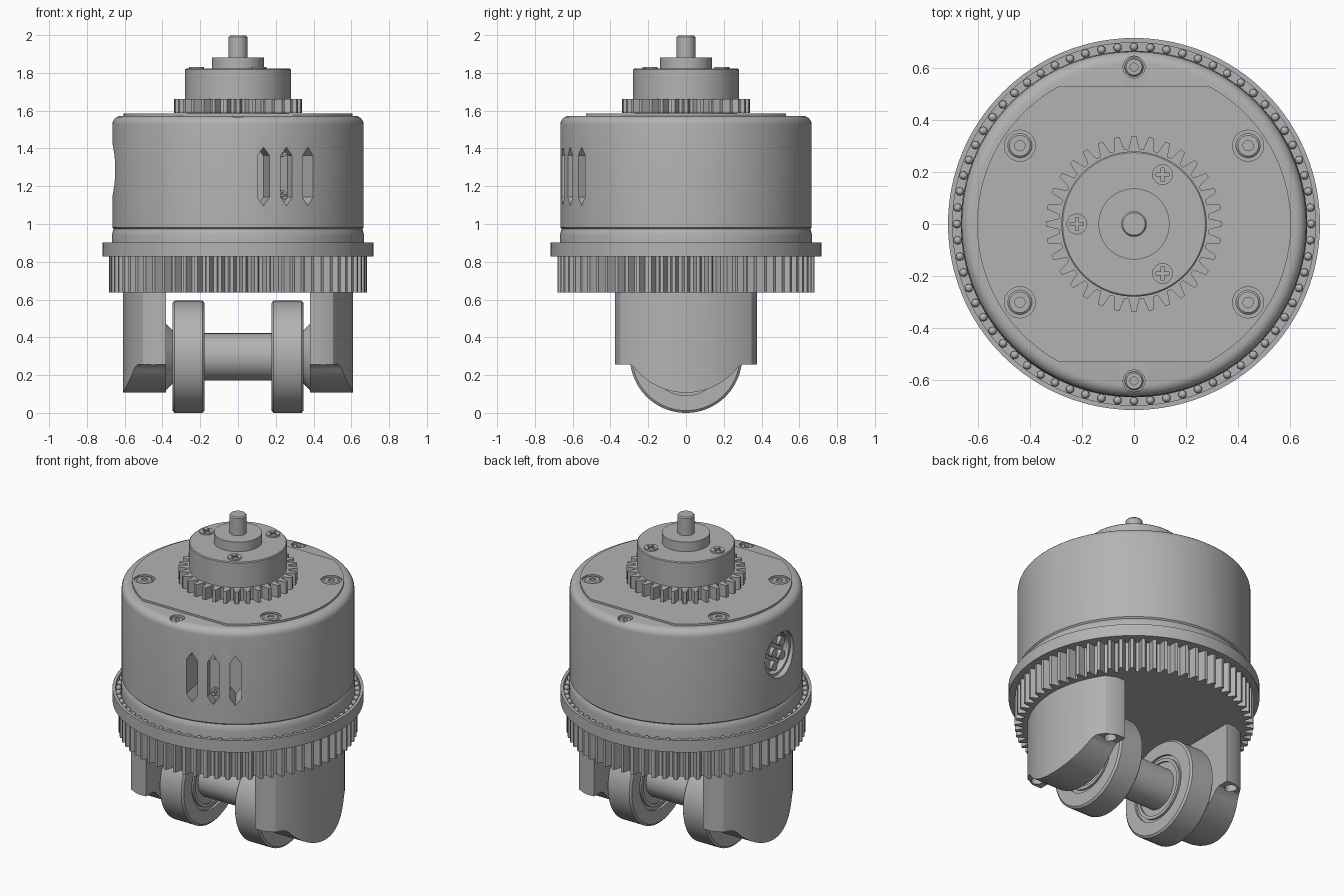
import bpy, bmesh
from math import pi, sin, cos, asin, radians
from mathutils import Matrix, Vector

if "Cube" in bpy.data.objects:
    bpy.data.objects.remove(bpy.data.objects["Cube"])

metal = bpy.data.materials.new("grey_metal")
metal.use_nodes = True
GREY = (0.45, 0.45, 0.45, 1)
metal.diffuse_color = GREY
metal.node_tree.nodes["Principled BSDF"].inputs["Base Color"].default_value = GREY
parts = []
ALONG_X = Matrix.Rotation(pi / 2, 4, 'Y')


def finish(name, bm, matrix=None):
    bmesh.ops.recalc_face_normals(bm, faces=bm.faces)
    if matrix:
        bm.transform(matrix)
    mesh = bpy.data.meshes.new(name)
    bm.to_mesh(mesh)
    bm.free()
    mesh.materials.append(metal)
    ob = bpy.data.objects.new(name, mesh)
    bpy.context.collection.objects.link(ob)
    parts.append(ob)
    return ob


def lathe(name, profile, seg=96, matrix=None):
    """Turn a closed (radius, height) outline around z."""
    bm = bmesh.new()
    vs = [bm.verts.new((r, 0, z)) for r, z in profile]
    edges = [bm.edges.new((vs[i - 1], vs[i])) for i in range(len(vs))
             if profile[i - 1][0] + profile[i][0] > 0]
    bmesh.ops.spin(bm, geom=vs + edges, cent=(0, 0, 0), axis=(0, 0, 1),
                   angle=2 * pi, steps=seg)
    bmesh.ops.remove_doubles(bm, verts=bm.verts, dist=1e-5)
    return finish(name, bm, matrix)


def cylinder(name, r, z0, z1, seg=64, matrix=None):
    return lathe(name, [(0, z0), (r, z0), (r, z1), (0, z1)], seg, matrix)


def prism(name, pts, z0, z1, matrix=None):
    bm = bmesh.new()
    face = bm.faces.new([bm.verts.new((x, y, z0)) for x, y in pts])
    top = bmesh.ops.extrude_face_region(bm, geom=[face])
    verts = [g for g in top["geom"] if isinstance(g, bmesh.types.BMVert)]
    bmesh.ops.translate(bm, verts=verts, vec=(0, 0, z1 - z0))
    return finish(name, bm, matrix)


def cut(ob, cutters, operation='DIFFERENCE'):
    for c in cutters:
        m = ob.modifiers.new("cut", 'BOOLEAN')
        m.operation, m.object, m.solver = operation, c, 'EXACT'
    deps = bpy.context.evaluated_depsgraph_get()
    mesh = bpy.data.meshes.new_from_object(ob.evaluated_get(deps))
    ob.modifiers.clear()
    ob.data = mesh
    for c in cutters:
        parts.remove(c)
        bpy.data.objects.remove(c)


def gear(name, teeth, root, tip, z0, z1):
    pitch, pts = 2 * pi / teeth, []
    for i in range(teeth):
        for r, f in ((root, -.36), (tip, -.14), (tip, .14), (root, .36)):
            a = (i + f) * pitch
            pts.append((r * cos(a), r * sin(a)))
    return prism(name, pts, z0, z1)


def arc(r, a0, a1, n, cx=0, cy=0):
    return [(cx + r * cos(a0 + (a1 - a0) * i / n), cy + r * sin(a0 + (a1 - a0) * i / n))
            for i in range(n + 1)]


def place(x, y, z):
    return Matrix.Translation((x, y, z))


def cross_screw(name, r, matrix):
    head = cylinder(name, r, -.02, .012, 32, matrix)
    w, l = r * .14, r * .65
    plus = [(w, l), (-w, l), (-w, w), (-l, w), (-l, -w), (-w, -w),
            (-w, -l), (w, -l), (w, -w), (l, -w), (l, w), (w, w)]
    cut(head, [prism("cutter", plus, -.005, .05, matrix)])


def socket_screw(name, r, matrix):
    lathe(name, [(0, -.03), (r, -.03), (r, -.006), (r * .85, 0), (r * .42, 0),
                 (r * .42, -.015), (0, -.015)], 32, matrix)


# Hollow motor housing with a rounded top rim
housing = lathe("housing", [(0, .975), (.655, .975), (.665, .985)]
                + arc(.045, 0, pi / 2, 6, .62, 1.53)
                + [(0, 1.575), (0, 1.5), (.61, 1.5), (.61, 1.03), (0, 1.03)], 128)
half, low, high, tip = .033, 1.1, 1.41, .045
slot = [(-low, 0), (-low - tip, half), (-high + tip, half), (-high, 0),
        (-high + tip, -half), (-low - tip, -half)]
cutters = []
for deg in (11.7, 22.7, 33.8):
    cutters.append(prism("cutter", slot, .5, .8,
                         Matrix.Rotation(radians(deg - 90), 4, 'Z') @ ALONG_X))
port = place(0, 0, 1.29) @ Matrix.Rotation(-pi / 2, 4, 'Y')
cutters.append(cylinder("cutter", .14, .5, .8, 48, port))
for s in (-1, 1):
    cutters.append(cylinder("cutter", .042, 1.55, 1.7, 32, place(0, s * .605, 0)))
cut(housing, cutters)
for s in (-1, 1):
    socket_screw("rim_screw", .036, place(0, s * .605, 1.567))

# Inner core and small circuit board behind the slots
cylinder("inner_core", .48, 1.03, 1.5, 64)
board = Matrix.Rotation(radians(22.7 - 90), 4, 'Z') @ place(.6, 0, 0) @ ALONG_X
prism("board", [(-1.43, -.05), (-1.08, -.05), (-1.08, .05), (-1.43, .05)], -.02, 0, board)
for z in (1.155, 1.385):
    cross_screw("board_screw", .026, board @ place(-z, 0, 0))

# Side connector with a ring of pins
lathe("connector", [(0, .5), (.15, .5), (.15, .63), (.125, .63), (.125, .59), (0, .59)],
      48, port)
for x, y in arc(.085, 0, 2 * pi, 6)[:6] + [(0, 0)]:
    cylinder("connector_pin", .028, .58, .62, 16, port @ place(x, y, 0))

# Top plate with two flat sides and four recessed screws
flat = asin(.53 / .605)
plate = prism("top_plate", arc(.605, -flat, flat, 40) + arc(.605, pi - flat, pi + flat, 40),
              1.56, 1.587)
spots = [(sx * .44, sy * .302) for sx in (-1, 1) for sy in (-1, 1)]
cut(plate, [cylinder("cutter", .06, 1.5765, 1.7, 32, place(x, y, 0)) for x, y in spots])
for x, y in spots:
    socket_screw("plate_screw", .047, place(x, y, 1.586))

# Upper gear, hub and shaft
gear("upper_gear", 32, .29, .34, 1.59, 1.665)
cylinder("gear_collar", .27, 1.58, 1.6)
lathe("hub", [(0, 1.66), (.28, 1.66), (.28, 1.82), (.275, 1.825), (0, 1.825)])
cylinder("hub_boss", .137, 1.82, 1.885)
lathe("shaft", [(0, 1.88), (.049, 1.88), (.049, 1.992), (.043, 2), (0, 2)], 48)
for x, y in arc(.22, pi / 3, pi * 7 / 3, 3)[:3]:
    cross_screw("hub_screw", .04, place(x, y, 1.823))

# Base collar, bearing ring and balls
lathe("base_collar", [(0, .85), (.668, .85), (.668, .94), (.662, .97), (.655, .98), (0, .98)], 128)
lathe("bearing_ring", [(0, .83), (.717, .83), (.717, .905), (.699, .905), (.699, .87), (0, .87)], 128)
bm = bmesh.new()
for x, y in arc(.683, 0, 2 * pi, 68)[:68]:
    bmesh.ops.create_icosphere(bm, subdivisions=2, radius=.016, matrix=place(x, y, .888))
finish("bearing_balls", bm)

# Large drive gear
gear("drive_gear", 66, .637, .682, .64, .835)

# Fork legs: curved outside, rounded underside, screw holes in the corners
edge = asin(.375 / .61)
plan = [(.38, -.375), (.44, -.375)] + arc(.61, -edge + .06, edge - .06, 32) \
    + [(.44, .375), (.38, .375)]
side = [(-.7, -.4), (-.7, .4), (-.26, .4), (-.26, .3)] \
    + [(-z, y) for y, z in arc(.346, radians(-38), radians(-142), 32, 0, .456)] \
    + [(-.26, -.3), (-.26, -.4)]
for name, turn in (("left_leg", 0), ("right_leg", pi)):
    spin = Matrix.Rotation(turn, 4, 'Z')
    leg = prism(name, plan, .05, .66, spin)
    cut(leg, [prism("cutter", side, .2, .8, spin @ ALONG_X)], 'INTERSECT')
    cut(leg, [cylinder("cutter", .035, .2, .4, 24, spin @ place(.45, s * .325, 0))
              for s in (-1, 1)])

# Axle, wheels and tapered spacers
axle = place(0, 0, .3) @ ALONG_X
cylinder("axle", .125, -.2, .2, 64, axle)
for name, s in (("left", 1), ("right", -1)):
    m = axle @ Matrix.Rotation(0 if s > 0 else pi, 4, 'X')
    lathe(name + "_wheel", [(0, .19), (.165, .19), (.165, .18), (.185, .18), (.185, .192),
                            (.205, .192), (.205, .178), (.285, .178), (.297, .188),
                            (.297, .337), (.285, .347), (.205, .347), (.205, .333),
                            (.185, .333), (.185, .345), (.165, .345), (.165, .335), (0, .335)],
          96, m)
    lathe(name + "_spacer", [(0, .33), (.14, .33), (.14, .345), (.18, .385), (0, .385)], 64, m)

# Smooth the round surfaces while keeping sharp edges, and stand on the ground
drop = min((o.matrix_world @ Vector(c)).z for o in parts for c in o.bound_box)
bpy.ops.object.select_all(action='DESELECT')
for o in parts:
    o.location.z -= drop
    o.select_set(True)
bpy.context.view_layer.objects.active = parts[0]
bpy.ops.object.shade_smooth_by_angle(angle=radians(28))
